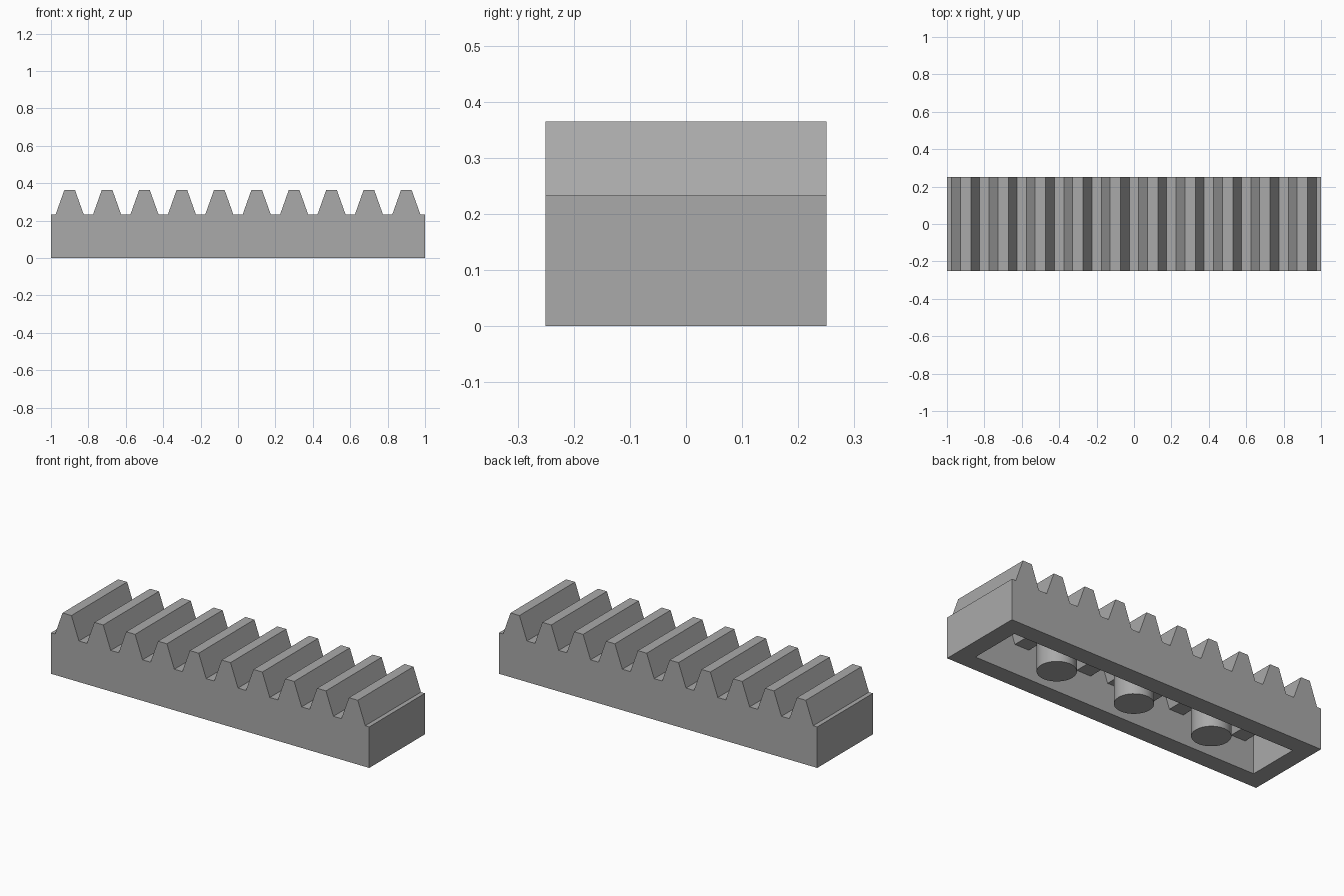
import bpy
import bmesh
import math
from mathutils import Vector

cube = bpy.data.objects.get("Cube")
if cube:
    bpy.data.objects.remove(cube, do_unlink=True)

ROOT, TIP, CEILING, POCKET = 0.233, 0.365, 0.167, 0.264
TOOTH_CENTRES = [-0.9 + 0.2 * i for i in range(10)]

grey = bpy.data.materials.new("plain grey")
grey.use_nodes = True
grey.diffuse_color = (0.4, 0.4, 0.4, 1)
grey.node_tree.nodes["Principled BSDF"].inputs["Base Color"].default_value = (0.4, 0.4, 0.4, 1)


def toothed_profile(half_length, bottom, low, high, base_half, tip_half):
    """Closed x-z outline: flat bottom, row of trapezoid teeth on top."""
    pts = [(-half_length, bottom), (-half_length, low)]
    for c in TOOTH_CENTRES:
        pts += [(c - base_half, low), (c - tip_half, high),
                (c + tip_half, high), (c + base_half, low)]
    return pts + [(half_length, low), (half_length, bottom)]


def extrude_profile(name, pts, half_width):
    bm = bmesh.new()
    face = bm.faces.new([bm.verts.new((x, -half_width, z)) for x, z in pts])
    ext = bmesh.ops.extrude_face_region(bm, geom=[face])
    verts = [g for g in ext["geom"] if isinstance(g, bmesh.types.BMVert)]
    bmesh.ops.translate(bm, verts=verts, vec=Vector((0, 2 * half_width, 0)))
    bmesh.ops.recalc_face_normals(bm, faces=bm.faces)
    mesh = bpy.data.meshes.new(name)
    bm.to_mesh(mesh)
    bm.free()
    mesh.materials.append(grey)
    obj = bpy.data.objects.new(name, mesh)
    bpy.context.collection.objects.link(obj)
    return obj


# Toothed bar
rack = extrude_profile("toothed_bar",
                       toothed_profile(1, 0, ROOT, TIP, 0.075, 0.028), 0.25)

# Underside hollow, rising into each tooth; end pockets stop at the end walls
hollow = toothed_profile(0.9, -0.1, CEILING, POCKET, 0.055, 0.02)
hollow = [(-0.9, -0.1), (-0.9, POCKET)] + hollow[4:-4] + [(0.9, POCKET), (0.9, -0.1)]
cutter = extrude_profile("hollow_cutter", hollow, 0.15)

cut = rack.modifiers.new("hollow", 'BOOLEAN')
cut.operation = 'DIFFERENCE'
cut.solver = 'EXACT'
cut.object = cutter
bpy.context.view_layer.objects.active = rack
bpy.ops.object.select_all(action='DESELECT')
rack.select_set(True)
bpy.ops.object.modifier_apply(modifier=cut.name)
bpy.data.objects.remove(cutter, do_unlink=True)

# Solid pins inside the hollow
for side, x in (("right", -0.5), ("middle", 0), ("left", 0.5)):
    height = 0.22
    bpy.ops.mesh.primitive_cylinder_add(vertices=32, radius=0.1, depth=height,
                                        location=(x, 0, height / 2))
    pin = bpy.context.object
    pin.name = side + "_pin"
    pin.data.materials.append(grey)
    bpy.ops.object.shade_smooth_by_angle(angle=math.radians(35))
